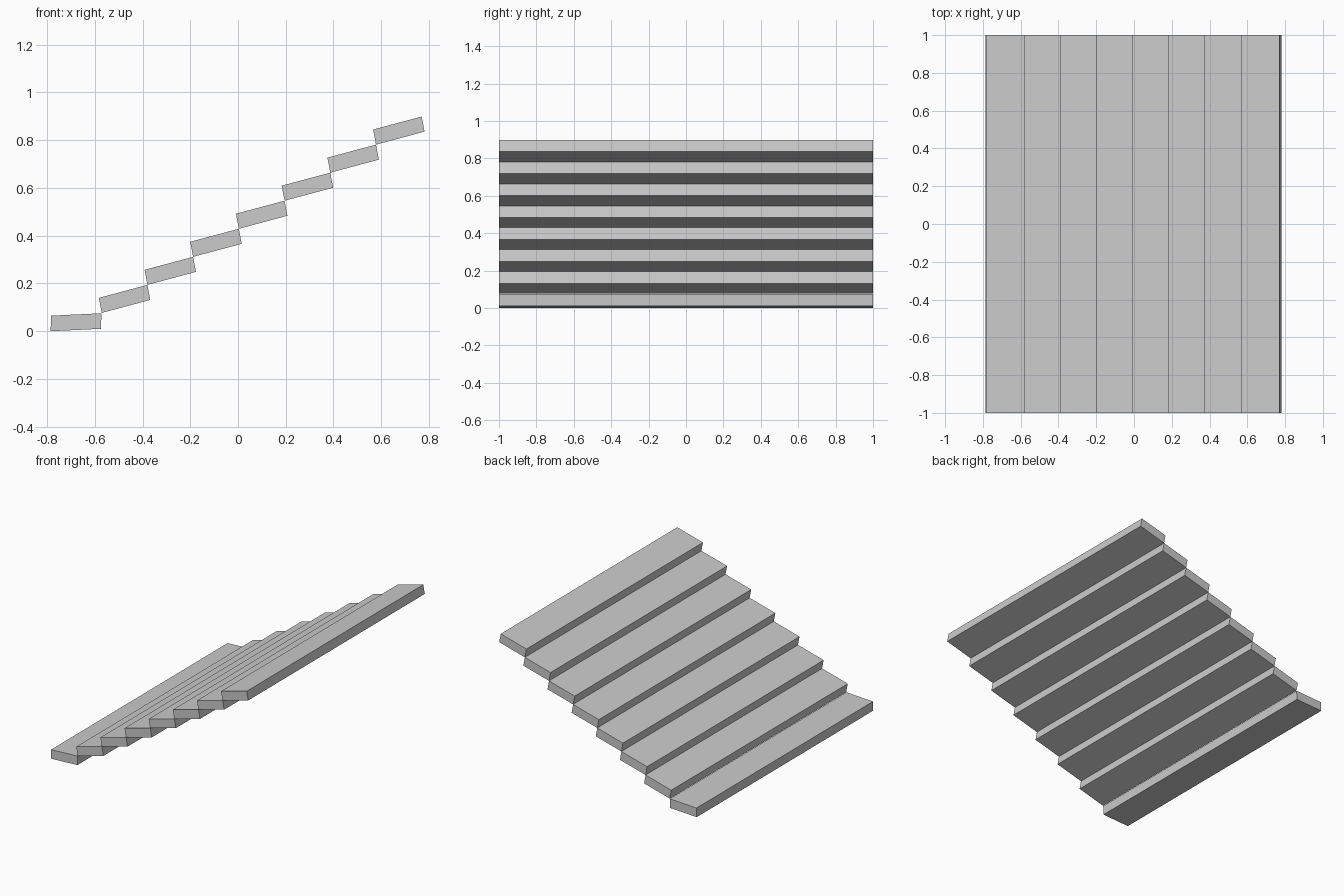
import bpy

if "Cube" in bpy.data.objects:
    bpy.data.objects.remove(bpy.data.objects["Cube"])

HALF_DEPTH = 1.0


def add_step(name, profile):
    """Extrude an x-z quad along y into a solid slab."""
    n = len(profile)
    verts = [(x, y, z) for y in (-HALF_DEPTH, HALF_DEPTH) for x, z in profile]
    faces = [tuple(range(n)), tuple(reversed(range(n, 2 * n)))]
    faces += [(i, i + n, (i + 1) % n + n, (i + 1) % n) for i in range(n)]
    mesh = bpy.data.meshes.new(name)
    mesh.from_pydata(verts, [], faces)
    obj = bpy.data.objects.new(name, mesh)
    bpy.context.collection.objects.link(obj)
    return obj


# Nearly level bottom step
add_step("bottom_step", [(-0.785, 0.0), (-0.574, 0.01), (-0.572, 0.075), (-0.783, 0.065)])

# Seven tilted steps, each resting on the upper edge of the one below
RUN, RISE = 0.1915, 0.1175
LENGTH, TILT = 0.2035, 0.0545
for i in range(7):
    x, z = -0.571 + i * RUN, 0.0765 + i * RISE    # lower left corner
    dx, dz = RUN - LENGTH, RISE - TILT            # up the short edge
    add_step(f"tilted_step_{i + 1}", [
        (x, z), (x + LENGTH, z + TILT),
        (x + LENGTH + dx, z + TILT + dz), (x + dx, z + dz)])
